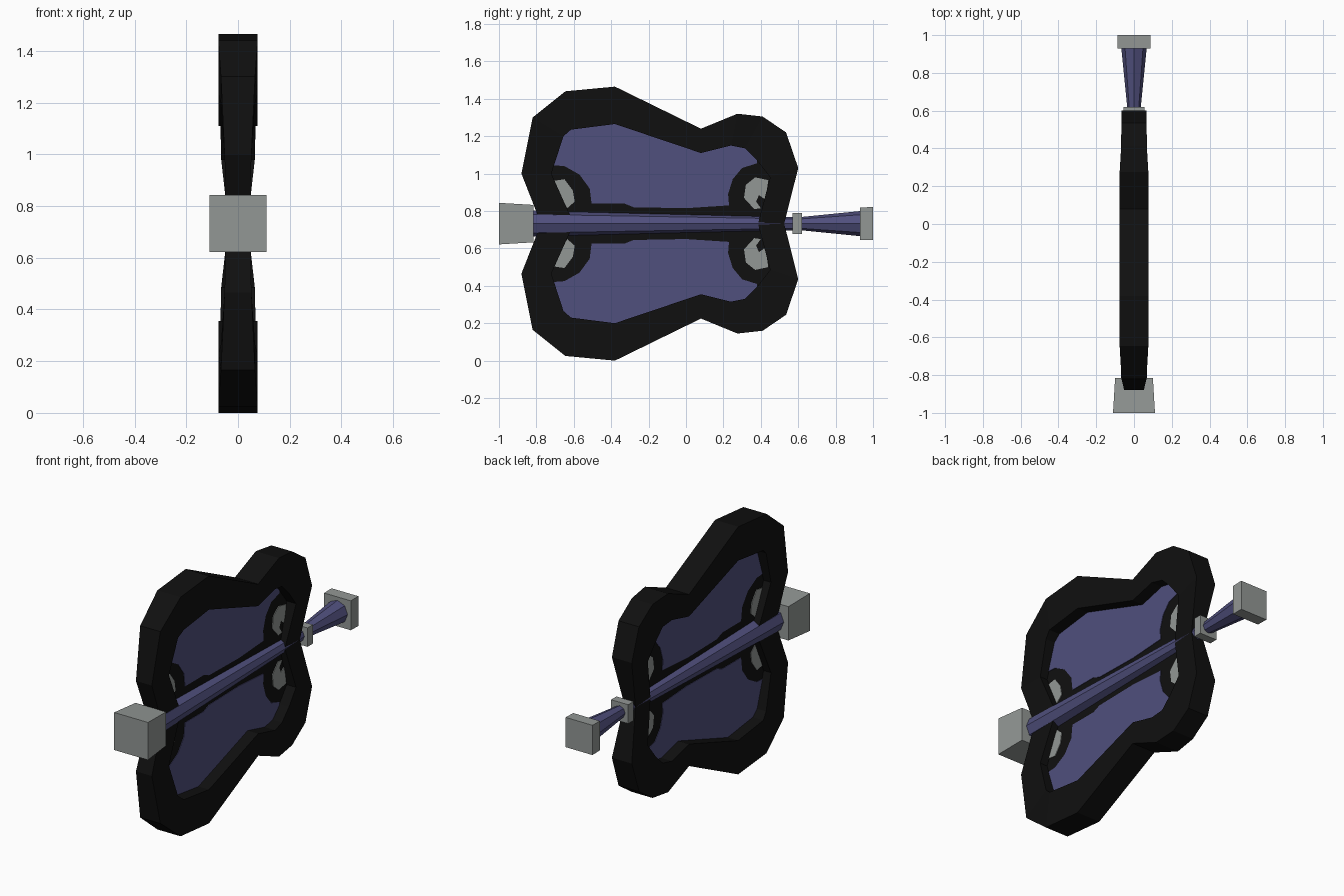
import bpy, bmesh, math

if "Cube" in bpy.data.objects:
    bpy.data.objects.remove(bpy.data.objects["Cube"])

CZ = 0.7325  # height of the shaft axis, the model mirrors above and below it


def material(name, rgb):
    m = bpy.data.materials.new(name)
    m.diffuse_color = (*rgb, 1)
    m.use_nodes = True
    m.node_tree.nodes["Principled BSDF"].inputs["Base Color"].default_value = m.diffuse_color
    return m


BLACK = material("black", (0.005, 0.005, 0.005))
PURPLE = material("dusky_purple", (0.080, 0.079, 0.205))
GREY = material("warm_grey", (0.29, 0.31, 0.30))


def finish(name, bm, mat):
    bmesh.ops.recalc_face_normals(bm, faces=bm.faces)
    me = bpy.data.meshes.new(name)
    bm.to_mesh(me)
    bm.free()
    me.materials.append(mat)
    ob = bpy.data.objects.new(name, me)
    bpy.context.collection.objects.link(ob)
    return ob


def lathe(name, rings, sides, mat, turn=0.0):
    """Loft regular polygons along y; rings are (y, radius)."""
    bm = bmesh.new()
    loops = []
    for y, r in rings:
        loops.append([bm.verts.new((r * math.cos(turn + 2 * math.pi * i / sides), y,
                                    CZ + r * math.sin(turn + 2 * math.pi * i / sides)))
                      for i in range(sides)])
    for a, b in zip(loops, loops[1:]):
        for i in range(sides):
            j = (i + 1) % sides
            bm.faces.new((a[i], a[j], b[j], b[i]))
    bm.faces.new(loops[0])
    bm.faces.new(loops[-1])
    return finish(name, bm, mat)


def square(name, rings, mat):
    return lathe(name, [(y, h * math.sqrt(2)) for y, h in rings], 4, mat, math.pi / 4)


def plate(name, outline, half, mat):
    """Thin plate in the yz plane, centred on x = 0."""
    bm = bmesh.new()
    f = bm.faces.new([bm.verts.new((-half, y, z)) for y, z in outline])
    ext = bmesh.ops.extrude_face_region(bm, geom=[f], use_keep_orig=True)
    for v in ext["geom"]:
        if isinstance(v, bmesh.types.BMVert):
            v.co.x = half
    return finish(name, bm, mat)


def flip(pts):
    return [(y, 2 * CZ - z) for y, z in reversed(pts)]


# Rim: outer y, z, inner y, z, half thickness (upper half, left to right)
half_rim = [
    (-0.775, CZ, -0.60, CZ, 0.045),
    (-0.88, 1.00, -0.72, 1.00, 0.052),
    (-0.82, 1.30, -0.655, 1.20, 0.066),
    (-0.645, 1.44, -0.615, 1.235, 0.076),
    (-0.38, 1.465, -0.38, 1.265, 0.076),
    (0.08, 1.24, 0.08, 1.11, 0.076),
    (0.275, 1.32, 0.24, 1.15, 0.076),
    (0.41, 1.305, 0.315, 1.135, 0.068),
    (0.535, 1.22, 0.38, 1.07, 0.067),
    (0.60, 1.03, 0.45, 0.98, 0.065),
    (0.525, CZ, 0.385, CZ, 0.037),
]
rim = half_rim + [(a, 2 * CZ - b, c, 2 * CZ - d, h)
                  for a, b, c, d, h in reversed(half_rim[1:-1])]
bm = bmesh.new()
sections = [[bm.verts.new(p) for p in ((-h, a, b), (h, a, b), (h, c, d), (-h, c, d))]
            for a, b, c, d, h in rim]
for i, s in enumerate(sections):
    t = sections[(i + 1) % len(sections)]
    for k in range(4):
        m = (k + 1) % 4
        bm.faces.new((s[k], s[m], t[m], t[k]))
finish("wing_rim", bm, BLACK)

# Recessed membrane with purple panels and grey corner spots
plate("membrane", [(c, d) for a, b, c, d, h in rim], 0.004, BLACK)

panel = [(-0.715, 1.045), (-0.65, 1.04), (-0.57, 0.995), (-0.515, 0.92), (-0.505, 0.84),
         (-0.33, 0.84), (-0.28, 0.82), (0.0, 0.815), (0.23, 0.83), (0.225, 0.89),
         (0.25, 0.97), (0.30, 1.03), (0.38, 1.055), (0.38, 1.07), (0.315, 1.135),
         (0.24, 1.15), (0.08, 1.11), (-0.38, 1.265), (-0.615, 1.235), (-0.655, 1.20)]
front_spot = [(-0.715, 0.96), (-0.65, 0.97), (-0.605, 0.91), (-0.595, 0.85), (-0.635, 0.815)]
back_spot = [(0.37, 0.98), (0.44, 0.965), (0.425, 0.86), (0.39, 0.885), (0.375, 0.85),
             (0.40, 0.815), (0.365, 0.81), (0.31, 0.87), (0.32, 0.94)]
for side, fn in (("upper", list), ("lower", flip)):
    plate(side + "_panel", fn(panel), 0.007, PURPLE)
    plate(side + "_front_spot", fn(front_spot), 0.008, GREY)
    plate(side + "_back_spot", fn(back_spot), 0.008, GREY)

# Shaft, flared handle and grey fittings
lathe("shaft", [(-0.83, 0.070), (0.60, 0.035)], 8, PURPLE)
lathe("handle", [(0.60, 0.034), (0.94, 0.068)], 8, PURPLE)
square("front_block", [(-1.0, 0.111), (-0.815, 0.100)], GREY)
square("collar", [(0.57, 0.056), (0.62, 0.056)], GREY)
square("end_cap", [(0.93, 0.087), (1.0, 0.088)], GREY)
